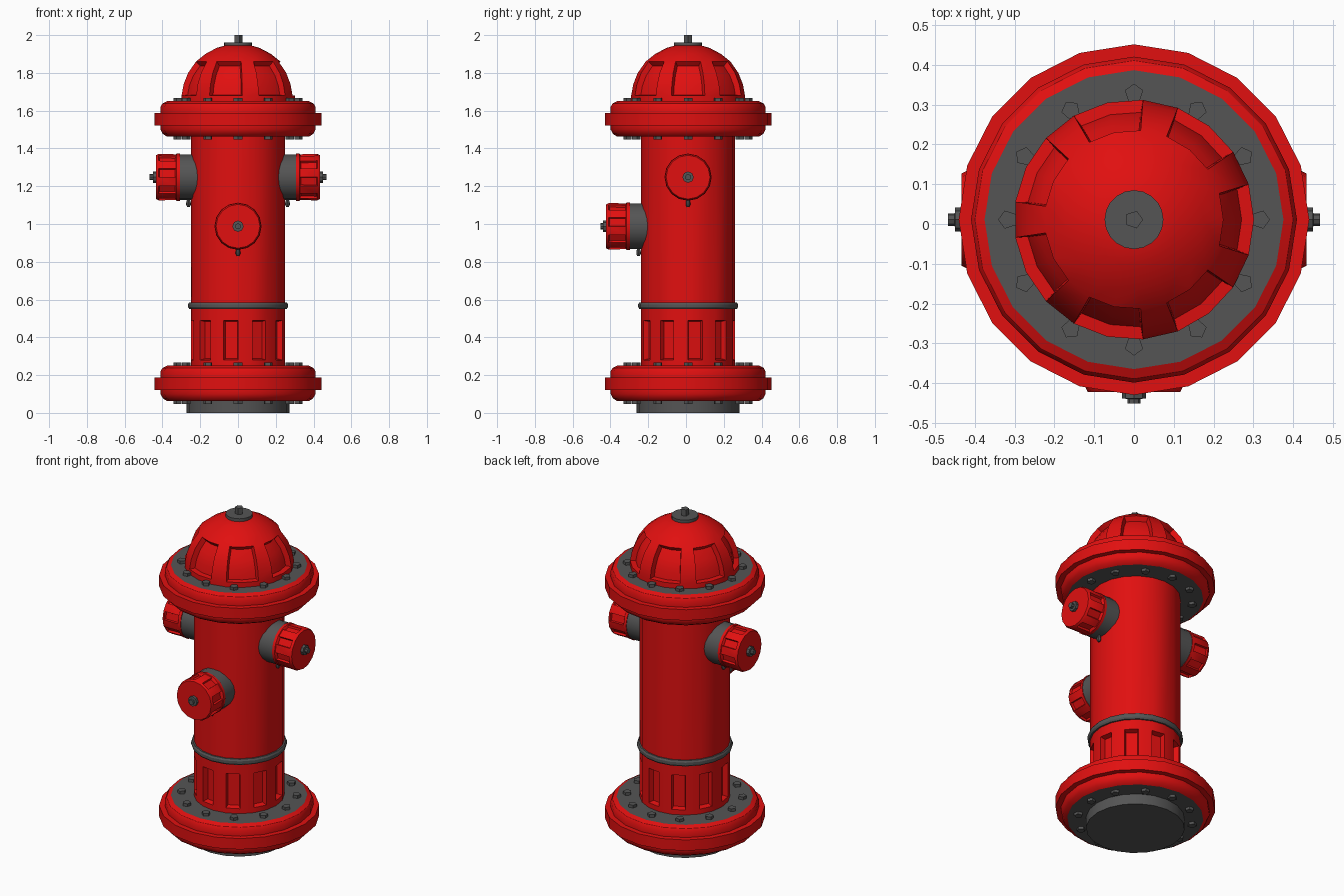
import bpy, bmesh
from math import pi, sin, cos, radians
from mathutils import Matrix

if "Cube" in bpy.data.objects:
    bpy.data.objects.remove(bpy.data.objects["Cube"])

def material(name, rgb):
    m = bpy.data.materials.new(name)
    m.diffuse_color = (*rgb, 1)
    m.use_nodes = True
    m.node_tree.nodes["Principled BSDF"].inputs["Base Color"].default_value = m.diffuse_color
    return m

RED = material("red_paint", (0.75, 0.005, 0.005))
GREY = material("dark_iron", (0.09, 0.09, 0.09))
BASE = Matrix.Translation((0, 0.011, 0))      # hydrant axis

def lathe(name, profile, sides, mat, matrix=None, caps=True, panels=None):
    """Revolve (radius, height) points, bottom to top; panels(row, col) picks faces to recess."""
    bm = bmesh.new()
    rings = [[bm.verts.new((r * cos(2 * pi * i / sides), r * sin(2 * pi * i / sides), z))
              for i in range(sides)] for r, z in profile]
    groups = {}
    for j in range(len(rings) - 1):
        for i in range(sides):
            k = (i + 1) % sides
            f = bm.faces.new((rings[j][i], rings[j][k], rings[j + 1][k], rings[j + 1][i]))
            key = panels["pick"](j, i) if panels else None
            if key is not None:
                groups.setdefault(key, []).append(f)
    if caps:
        bm.faces.new(rings[0][::-1])
        bm.faces.new(rings[-1])
    bm.normal_update()
    for faces in groups.values():
        bmesh.ops.inset_region(bm, faces=faces, thickness=panels["rim"],
                               depth=-panels["depth"], use_even_offset=True)
    me = bpy.data.meshes.new(name)
    bm.to_mesh(me)
    bm.free()
    me.materials.append(mat)
    ob = bpy.data.objects.new(name, me)
    bpy.context.collection.objects.link(ob)
    ob.matrix_world = BASE @ (matrix or Matrix())
    return ob

def cylinder(name, r, z0, z1, sides, mat, matrix=None):
    return lathe(name, [(r, z0), (r, z1)], sides, mat, matrix)

# Foot and column with ten recessed slots
cylinder("foot", 0.272, 0, 0.1, 20, GREY)
lathe("column", [(0.249, 0.2), (0.249, 0.28), (0.249, 0.49), (0.249, 1.5)], 20, RED,
      panels=dict(pick=lambda j, i: i if j == 1 and i % 2 == 0 else None, rim=0.007, depth=0.03))
lathe("column_band", [(0.245, 0.55), (0.258, 0.55), (0.264, 0.56), (0.264, 0.575),
                      (0.258, 0.585), (0.245, 0.585)], 20, GREY)

# Two bolted flanges
for label, z in (("lower", 0.155), ("upper", 1.555)):
    lathe(label + "_flange",
          [(0.376, z - 0.092), (0.398, z - 0.078), (0.41, z - 0.055), (0.41, z - 0.033),
           (0.441, z - 0.033), (0.441, z + 0.033), (0.41, z + 0.033), (0.41, z + 0.065),
           (0.40, z + 0.083), (0.376, z + 0.095)], 20, RED, caps=False)
    cylinder(label + "_flange_plate", 0.376, z - 0.092, z + 0.095, 20, GREY)
    for n in range(12):
        spot = Matrix.Rotation(n * pi / 6, 4, 'Z') @ Matrix.Translation((0.318, 0, z))
        cylinder(label + "_bolt", 0.024, -0.108, 0.112, 5, GREY, spot)

# Dome bonnet with seven recessed panels
lathe("dome", [(0.302, 1.64), (0.302, 1.68), (0.291, 1.74), (0.267, 1.80), (0.225, 1.86),
               (0.175, 1.90), (0.115, 1.932), (0.06, 1.948)], 21, RED,
      panels=dict(pick=lambda j, i: ((i + 1) % 21) // 3 if 1 <= j <= 3 and (i + 1) % 3 < 2 else None,
                  rim=0.008, depth=0.03))
cylinder("dome_cap", 0.074, 1.93, 1.962, 20, GREY)
cylinder("dome_nut", 0.023, 1.95, 2.0, 5, GREY)

# Three hose outlets, pointing outward along their own z axis
for label, turn, z in (("right", 0, 1.248), ("left", 180, 1.248), ("front", -90, 0.988)):
    around = Matrix.Rotation(radians(turn), 4, 'Z')
    out = Matrix.Translation((0, 0, z)) @ around @ Matrix.Rotation(pi / 2, 4, 'Y')
    cylinder(label + "_outlet_pipe", 0.121, 0.15, 0.32, 20, GREY, out)
    lathe(label + "_outlet_cap", [(0.125, 0.308), (0.125, 0.325), (0.121, 0.328), (0.123, 0.42),
                                  (0.116, 0.434)], 16, RED, out,
          panels=dict(pick=lambda j, i: i if j == 2 and i % 2 == 0 else None, rim=0.004, depth=0.012))
    tip = 0.463 if label == "front" else 0.468
    lathe(label + "_outlet_nut", [(0.03, 0.42), (0.03, 0.45), (0.016, 0.451), (0.016, tip)],
          8, GREY, out)
    lug = around @ Matrix.Translation((0.262, 0, z - 0.135))
    lathe(label + "_chain_lug", [(0.007, -0.022), (0.012, -0.012), (0.012, 0), (0.007, 0.02)],
          8, GREY, lug)

# Smooth the curved sides, keep the creases
for ob in bpy.context.collection.objects:
    ob.select_set(True)
    bpy.context.view_layer.objects.active = ob
bpy.ops.object.shade_smooth_by_angle(angle=radians(30))
